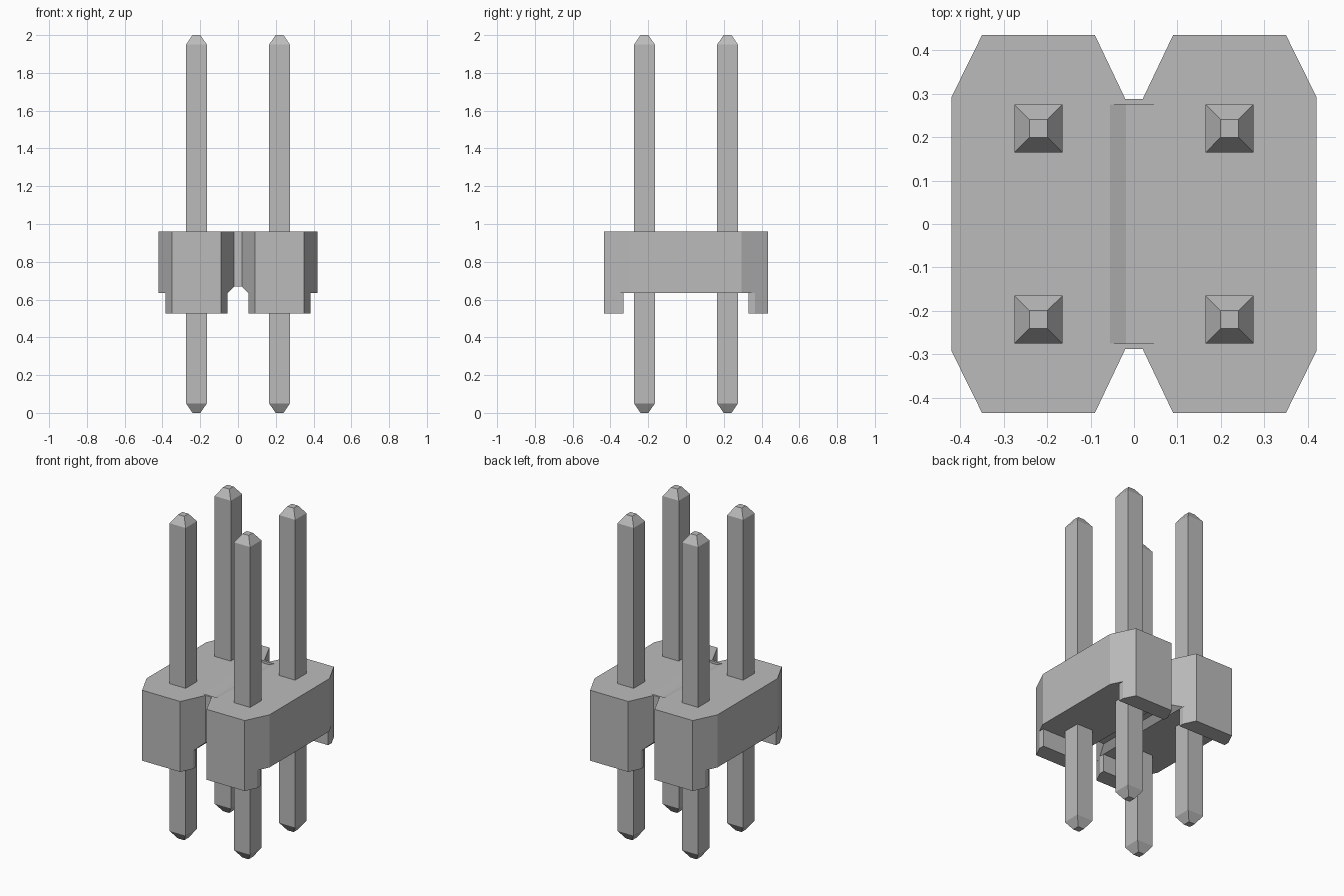
import bpy, bmesh

cube = bpy.data.objects.get("Cube")
if cube:
    bpy.data.objects.remove(cube, do_unlink=True)

grey = bpy.data.materials.new("light grey")
grey.use_nodes = True
grey.diffuse_color = (0.5, 0.5, 0.5, 1)
grey.node_tree.nodes["Principled BSDF"].inputs["Base Color"].default_value = (0.5, 0.5, 0.5, 1)


def loft(name, rings):
    """Solid joining equal-sized rings of 3D points, capped at both ends."""
    bm = bmesh.new()
    loops = [[bm.verts.new(p) for p in ring] for ring in rings]
    for a, b in zip(loops, loops[1:]):
        for i in range(len(a)):
            j = (i + 1) % len(a)
            bm.faces.new((a[i], a[j], b[j], b[i]))
    bm.faces.new(loops[0])
    bm.faces.new(loops[-1])
    bmesh.ops.recalc_face_normals(bm, faces=bm.faces)
    mesh = bpy.data.meshes.new(name)
    bm.to_mesh(mesh)
    bm.free()
    mesh.materials.append(grey)
    obj = bpy.data.objects.new(name, mesh)
    bpy.context.collection.objects.link(obj)
    return obj


def prism(name, outline, z0, z1):
    return loft(name, [[(x, y, z) for x, y in outline] for z in (z0, z1)])


def channel(name, profile, half_length):
    return loft(name, [[(x, y, z) for x, z in profile]
                       for y in (-half_length, half_length)])


def cut(target, cutter):
    mod = target.modifiers.new(cutter.name, "BOOLEAN")
    mod.operation = "DIFFERENCE"
    mod.solver = "EXACT"
    mod.object = cutter
    cutter.hide_render = True
    cutter.hide_viewport = True
    cutter.hide_set(True)


TOP, UNDER, FOOT = 0.96, 0.635, 0.525

# Housing: two chamfered blocks joined by a narrow bridge
quarter = [(0.42, 0.293), (0.35, 0.435), (0.09, 0.435), (0.02, 0.288)]
half = quarter + [(-x, y) for x, y in reversed(quarter)]
housing = prism("housing", half + [(-x, -y) for x, y in half], UNDER, TOP)

# Channel beneath the bridge and shallow groove above it
cut(housing, channel("underside_channel_cutter",
                     [(-0.065, 0.625), (0.065, 0.625), (0.02, 0.67), (-0.02, 0.67)], 0.6))
cut(housing, channel("top_groove_cutter",
                     [(-0.055, TOP), (-0.055, 1.0), (0.055, 1.0), (0.055, TOP),
                      (0.018, 0.945), (-0.018, 0.945)], 0.275))

# Feet and pins at each corner
foot = [(0.055, 0.33), (0.385, 0.33), (0.385, 0.364),
        (0.35, 0.435), (0.09, 0.435), (0.055, 0.361)]
square = [(-1, -1), (1, -1), (1, 1), (-1, 1)]
pin_sections = [(0, 0.021), (0.05, 0.055), (1.95, 0.055), (2, 0.021)]
for sy, end in ((-1, "front"), (1, "back")):
    for sx, side in ((1, "left"), (-1, "right")):
        prism(f"foot_{end}_{side}", [(x * sx, y * sy) for x, y in foot], FOOT, UNDER)
        loft(f"pin_{end}_{side}",
             [[(sx * 0.22 + x * r, sy * 0.22 + y * r, z) for x, y in square]
              for z, r in pin_sections])
